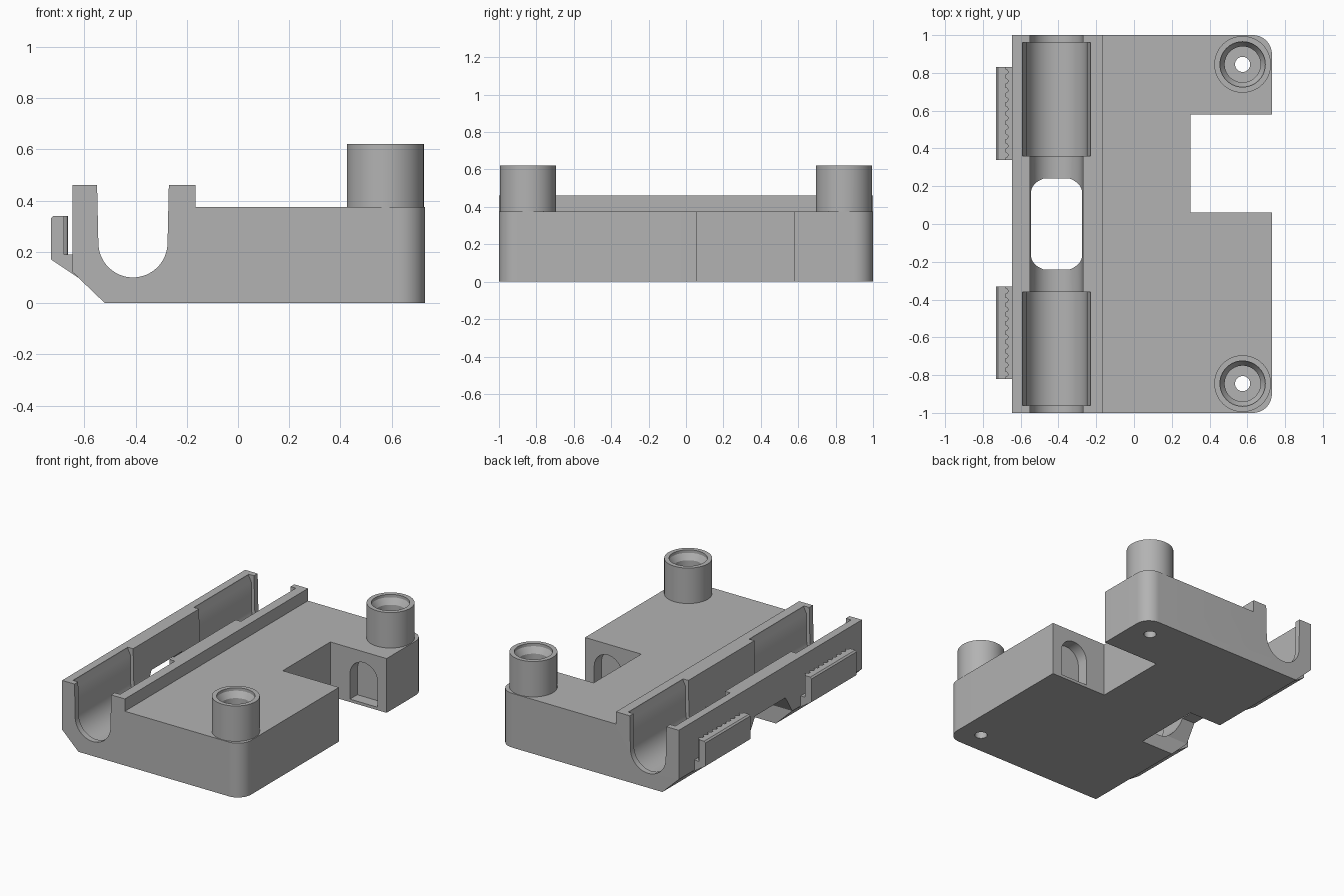
import bpy, bmesh, math
from mathutils import Vector

old = bpy.data.objects.get("Cube")
if old:
    bpy.data.objects.remove(old, do_unlink=True)

grey = bpy.data.materials.new("plain_grey")
grey.use_nodes = True
grey.diffuse_color = (0.45, 0.45, 0.45, 1)
grey.node_tree.nodes["Principled BSDF"].inputs["Base Color"].default_value = grey.diffuse_color

CHANNEL_X, CHANNEL_Z = -0.41, 0.235
BOSS_X, BOSS_Y = 0.575, 0.845


def finish(name, bm):
    bmesh.ops.recalc_face_normals(bm, faces=bm.faces)
    mesh = bpy.data.meshes.new(name)
    bm.to_mesh(mesh)
    bm.free()
    mesh.materials.append(grey)
    obj = bpy.data.objects.new(name, mesh)
    bpy.context.collection.objects.link(obj)
    return obj


def prism_bm(points, axis, low, high):
    """Extrude a 2D outline along one axis."""
    place = {"X": lambda a, b, t: (t, a, b),
             "Y": lambda a, b, t: (a, t, b),
             "Z": lambda a, b, t: (a, b, t)}[axis]
    bm = bmesh.new()
    face = bm.faces.new([bm.verts.new(place(a, b, low)) for a, b in points])
    top = bmesh.ops.extrude_face_region(bm, geom=[face])["geom"]
    bmesh.ops.translate(bm, vec=Vector(place(0, 0, high - low)),
                        verts=[v for v in top if isinstance(v, bmesh.types.BMVert)])
    return bm


def prism(name, points, axis, low, high):
    return finish(name, prism_bm(points, axis, low, high))


def box(name, x0, x1, y0, y1, z0, z1):
    return prism(name, [(x0, y0), (x1, y0), (x1, y1), (x0, y1)], "Z", z0, z1)


def arc(cx, cy, r, start, end, steps):
    return [(cx + r * math.cos(math.radians(start + (end - start) * i / steps)),
             cy + r * math.sin(math.radians(start + (end - start) * i / steps)))
            for i in range(steps + 1)]


def lathe(name, profile, x, y, sides=64):
    """Spin a radius/height outline that starts and ends on the axis."""
    bm = bmesh.new()
    verts = [bm.verts.new((r, 0, z)) for r, z in profile]
    edges = [bm.edges.new(pair) for pair in zip(verts, verts[1:])]
    bmesh.ops.spin(bm, geom=verts + edges, cent=(0, 0, 0), axis=(0, 0, 1),
                   angle=math.tau, steps=sides)
    bmesh.ops.remove_doubles(bm, verts=bm.verts, dist=0.0001)
    bmesh.ops.translate(bm, vec=(x, y, 0), verts=bm.verts)
    return finish(name, bm)


def combine(target, tool, operation):
    mod = target.modifiers.new(operation.lower(), "BOOLEAN")
    mod.object, mod.operation, mod.solver = tool, operation, "EXACT"
    bpy.context.view_layer.objects.active = target
    bpy.ops.object.modifier_apply(modifier=mod.name)
    bpy.data.objects.remove(tool, do_unlink=True)


def smooth(obj):
    bpy.ops.object.select_all(action="DESELECT")
    obj.select_set(True)
    bpy.context.view_layer.objects.active = obj
    bpy.ops.object.shade_smooth_by_angle(angle=math.radians(30))


# Main body with the round channel and the two raised rails
channel = arc(CHANNEL_X, CHANNEL_Z, 0.135, 0, -180, 32)
outline = [(-0.52, 0), (0.73, 0), (0.73, 0.375), (-0.165, 0.375), (-0.165, 0.46),
           (-0.27, 0.46)] + channel + [(-0.55, 0.46), (-0.645, 0.46), (-0.645, 0.12)]
bm = prism_bm(outline, "Y", -1, 1)
corners = [e for e in bm.edges if all(v.co.x > 0.72 for v in e.verts)
           and abs(e.verts[0].co.z - e.verts[1].co.z) > 0.1]
bmesh.ops.bevel(bm, geom=corners, offset=0.1, segments=10, profile=0.5, affect="EDGES")
body = finish("body", bm)

# Wider bearing pockets, flared at the top
pocket = ([(CHANNEL_X + 0.18, 0.5), (CHANNEL_X + 0.18, 0.45), (CHANNEL_X + 0.16, 0.41)]
          + arc(CHANNEL_X, CHANNEL_Z, 0.16, 0, -180, 32)
          + [(CHANNEL_X - 0.16, 0.41), (CHANNEL_X - 0.18, 0.45), (CHANNEL_X - 0.18, 0.5)])
for low in (-0.96, 0.36):
    combine(body, prism("pocket_cutter", pocket, "Y", low, low + 0.6), "DIFFERENCE")

# Opening under the middle of the channel, narrowing upwards
slot = [(-0.24, -0.1), (0.24, -0.1), (0.24, 0.12), (0.165, 0.24), (-0.165, 0.24), (-0.24, 0.12)]
combine(body, prism("slot_cutter", slot, "X", -0.8, -0.272), "DIFFERENCE")

# Square recess in the long side, with an arched niche in both its end walls
combine(body, box("recess_cutter", 0.3, 0.9, 0.06, 0.58, -0.1, 0.6), "DIFFERENCE")
arch = [(0.45, 0.02), (0.66, 0.02)] + arc(0.555, 0.195, 0.105, 0, 180, 20)
for low, high in ((-0.02, 0.1), (0.54, 0.66)):
    combine(body, prism("niche_cutter", arch, "Y", low, high), "DIFFERENCE")

# Round screw bosses, each with a chamfered bore and a through hole
boss_profile = [(0, 0.2), (0.15, 0.2), (0.15, 0.62), (0, 0.62)]
bore_profile = [(0, -0.1), (0.04, -0.1), (0.04, 0.3), (0.095, 0.3), (0.095, 0.56),
                (0.12, 0.6), (0.12, 0.7), (0, 0.7)]
for side in (-1, 1):
    combine(body, lathe("boss", boss_profile, BOSS_X, side * BOSS_Y), "UNION")
for side in (-1, 1):
    combine(body, lathe("bore_cutter", bore_profile, BOSS_X, side * BOSS_Y), "DIFFERENCE")
smooth(body)

# Toothed belt clips on the outer wall
clip_outline = [(-0.61, 0.09), (-0.73, 0.17), (-0.73, 0.33), (-0.72, 0.34), (-0.68, 0.34),
                (-0.68, 0.19), (-0.64, 0.19), (-0.64, 0.12)]
teeth = 10
for name, low in (("front", -0.82), ("back", 0.34)):
    prism(name + "_belt_clip", clip_outline, "Y", low, low + 0.49)
    pitch = 0.49 / teeth
    comb = [(-0.69, low), (-0.69, low + 0.49)]
    for i in reversed(range(teeth)):
        comb += arc(-0.68, low + pitch * (i + 0.5), pitch * 0.32, 90, -90, 6)
    smooth(prism(name + "_clip_teeth", comb, "Z", 0.185, 0.34))
